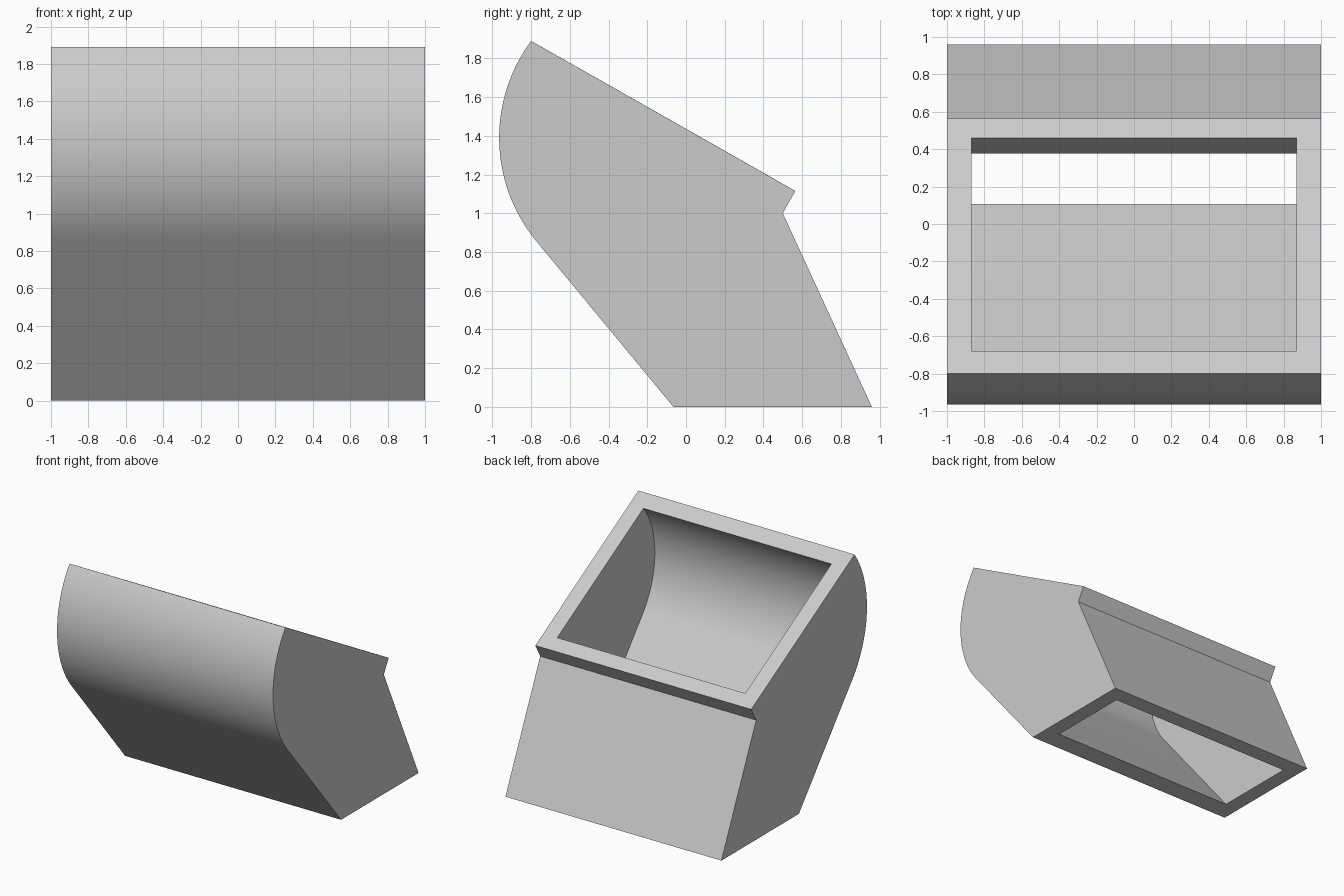
import bpy, bmesh, math

cube = bpy.data.objects.get("Cube")
if cube:
    bpy.data.objects.remove(cube, do_unlink=True)

grey = bpy.data.materials.new("plain_grey")
grey.use_nodes = True
colour = (0.6, 0.6, 0.6, 1)
grey.diffuse_color = colour
grey.node_tree.nodes["Principled BSDF"].inputs["Base Color"].default_value = colour

ARC_STEPS = 32
ARC_Y, ARC_Z = -0.125, 1.39


def side_profile(radius, top, foot_front, back):
    """Curved front from top to foot, then the back wall up to the rim."""
    start = math.atan2(top[1] - ARC_Z, top[0] - ARC_Y)
    end = math.radians(180 + 38.7)
    points = [top]
    for i in range(1, ARC_STEPS + 1):
        a = start + (end - start) * i / ARC_STEPS
        points.append((ARC_Y + radius * math.cos(a), ARC_Z + radius * math.sin(a)))
    return points + [foot_front] + back


def add_shell(bm, profile, half_width):
    """Two side faces joined by front and back strips, open at top and foot."""
    right, left = [[bm.verts.new((x, y, z)) for y, z in profile]
                   for x in (-half_width, half_width)]
    bm.faces.new(right)
    bm.faces.new(left)
    foot = ARC_STEPS + 1
    for i in range(len(profile) - 1):
        if i != foot:
            bm.faces.new((right[i], right[i + 1], left[i + 1], left[i]))
    top_ring = (right[0], left[0], left[-1], right[-1])
    foot_ring = (right[foot], left[foot], left[foot + 1], right[foot + 1])
    return top_ring, foot_ring


# Outer body and inner channel
bm = bmesh.new()
outer = add_shell(bm, side_profile(0.84, (-0.80, 1.89), (-0.065, 0),
                                   [(0.96, 0), (0.50, 1.0), (0.565, 1.115)]), 1.0)
inner = add_shell(bm, side_profile(0.705, (-0.68, 1.822), (0.107, 0),
                                   [(0.82, 0), (0.377, 1.0), (0.46, 1.175)]), 0.87)

# Flat rims around the top and foot openings
for out_ring, in_ring in zip(outer, inner):
    for i in range(4):
        j = (i + 1) % 4
        bm.faces.new((out_ring[i], out_ring[j], in_ring[j], in_ring[i]))
bmesh.ops.recalc_face_normals(bm, faces=bm.faces)

mesh = bpy.data.meshes.new("hollow_chute")
bm.to_mesh(mesh)
bm.free()
mesh.materials.append(grey)
chute = bpy.data.objects.new("hollow_chute", mesh)
bpy.context.collection.objects.link(chute)

# Smooth curve with crisp edges
bpy.ops.object.select_all(action="DESELECT")
chute.select_set(True)
bpy.context.view_layer.objects.active = chute
bpy.ops.object.shade_smooth_by_angle(angle=math.radians(20))
